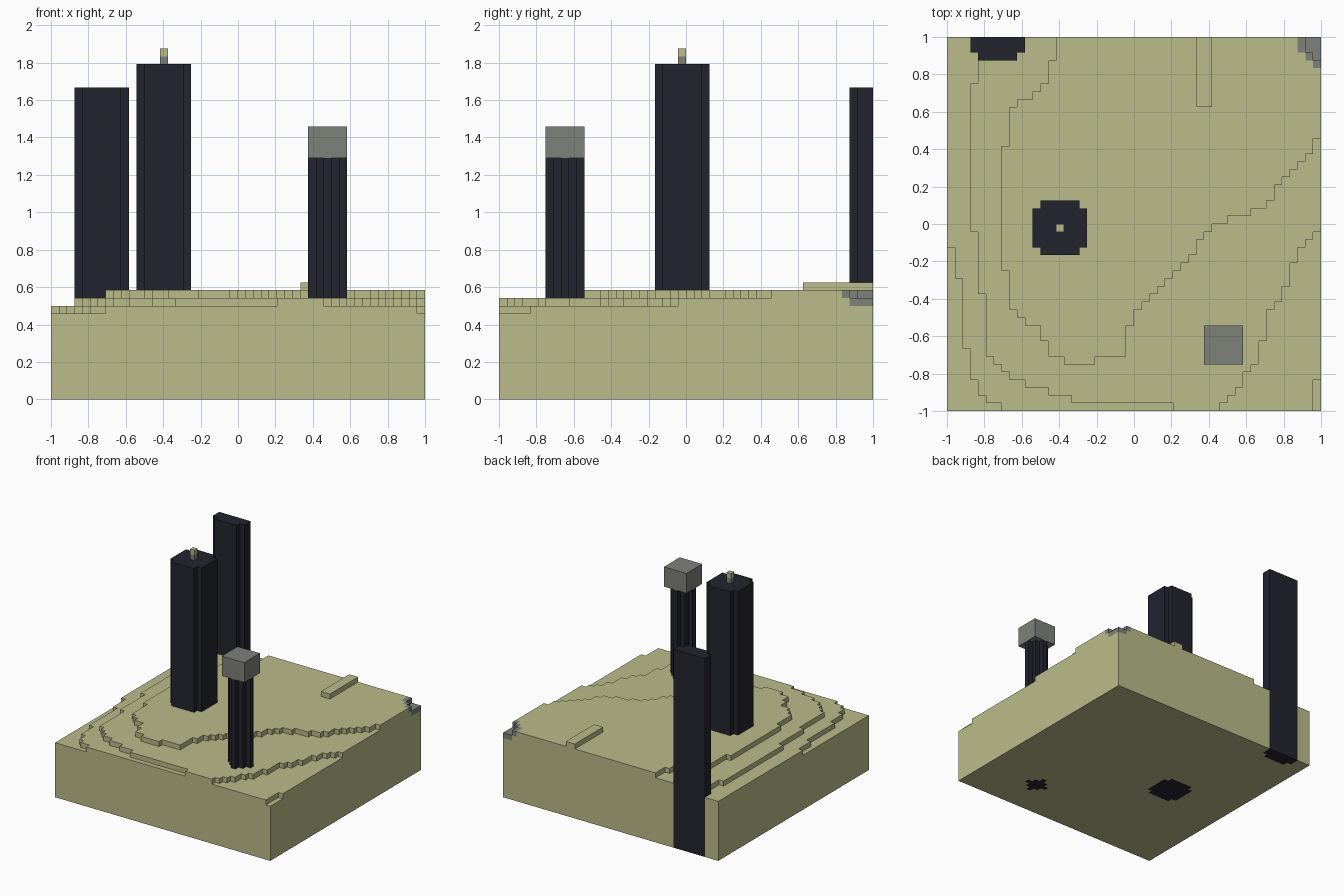
import bpy, bmesh
from mathutils import Vector

cube = bpy.data.objects.get("Cube")
if cube:
    bpy.data.objects.remove(cube, do_unlink=True)

HALF = 24            # blocks from the centre to each side
UNIT = 1 / HALF      # size of one block


def material(name, color):
    mat = bpy.data.materials.new(name)
    mat.use_nodes = True
    rgba = (*color, 1)
    mat.diffuse_color = rgba
    mat.node_tree.nodes["Principled BSDF"].inputs["Base Color"].default_value = rgba
    return mat


sand = material("sand", (.497, .503, .254))
stone = material("stone grey", (.212, .22, .195))
slate = material("dark slate", (.017, .017, .028))

blocks = {}          # block position -> part name
part_material = {}   # part name -> material


def fill(part, mat, xs, ys, zs):
    """Fill a box of blocks, replacing whatever is there."""
    part_material[part] = mat
    for i in range(*xs):
        for j in range(*ys):
            for k in range(*zs):
                blocks[i, j, k] = part


def column(part, x, y, radius, top):
    """Round block column, kept inside the ground's square."""
    for dy in range(-radius, radius + 1):
        reach = min(radius, radius * 2 - 2 - abs(dy) + (radius > 2) - (radius == 2) + (radius == 2))
        if y + dy < HALF:
            fill(part, slate, (x - reach, x + reach + 1), (y + dy, y + dy + 1), (0, top))


def step(table, row):
    """Edge of a terrace at a row: the last entry starting at or before it."""
    found = None
    for start, edge in table:
        if start <= row:
            found = edge
    return found


# Terraces: height, then left and right edges as (first row, edge)
terraces = [
    (12,
     [(-24, -17), (-23, -19), (-22, -20), (-20, -21), (-16, -22), (-7, -23), (-3, -24)],
     [(-24, 23), (-20, 24)]),
    (13,
     [(-24, 5), (-23, -8), (-22, -11), (-21, -14), (-20, -16), (-19, -17), (-18, -18),
      (-17, -19), (-9, -20), (-1, -21), (18, -20)],
     [(-24, 11), (-23, 12), (-22, 13), (-21, 14), (-19, 15), (-18, 16), (-15, 17),
      (-11, 18), (-10, 19), (-8, 20), (-5, 21), (-3, 22), (-2, 23), (-1, 24)]),
    (14,
     [(-18, -9), (-17, -11), (-15, -12), (-13, -14), (-12, -15), (-11, -16), (-6, -17),
      (10, -16), (15, -15), (16, -13), (17, -12), (18, -11), (21, -10)],
     [(-18, -5), (-17, -1), (-13, 0), (-11, 1), (-10, 2), (-9, 3), (-8, 4), (-7, 5),
      (-6, 6), (-5, 7), (-4, 8), (-2, 9), (-1, 10), (0, 12), (1, 15), (2, 17), (3, 18),
      (5, 19), (6, 20), (7, 21), (8, 22), (9, 23), (11, 24)]),
]

# Ground slab, its terraces and the raised strip
fill("ground", sand, (-HALF, HALF), (-HALF, HALF), (0, 11))
for height, left, right in terraces:
    for row in range(-HALF, HALF):
        if step(left, row) is not None:
            fill("ground", sand, (step(left, row), step(right, row)),
                 (row, row + 1), (height - 1, height))
fill("raised_strip", sand, (8, 10), (15, HALF), (14, 15))

# Stone hollow in the back corner: a rim around a lower floor
for i in range(21, HALF):
    for j in range(20, HALF):
        depth = i + j - 43
        if depth >= 0:
            inner = depth > 0 and i > 21 and j > 20
            if inner:
                blocks.pop((i, j, 13), None)
            level = 12 if inner else 13
            fill("stone_hollow", stone, (i, i + 1), (j, j + 1), (level, level + 1))

# Columns run right through the ground
column("centre_tower", -10, -1, 3, 43)
column("back_tower", -18, 24, 3, 40)
column("front_tower", 11, -16, 2, 31)

# Cap of the front tower, mast on the centre tower
fill("front_tower_cap", stone, (9, 14), (-18, -13), (31, 35))
fill("mast", stone, (-10, -9), (-1, 0), (43, 44))
fill("mast_tip", sand, (-10, -9), (-1, 0), (44, 45))

# Turn the exposed block faces of each part into a clean mesh
meshes = {part: bmesh.new() for part in part_material}
for pos, part in blocks.items():
    bm = meshes[part]
    for axis in range(3):
        for side in (0, 1):
            neighbour = list(pos)
            neighbour[axis] += 2 * side - 1
            if tuple(neighbour) in blocks:
                continue
            u, v = Vector(), Vector()
            u[(axis + 1) % 3] = 1
            v[(axis + 2) % 3] = 1
            corner = Vector(pos)
            corner[axis] += side
            quad = [corner, corner + u, corner + u + v, corner + v]
            if not side:
                quad.reverse()
            bm.faces.new([bm.verts.new(p * UNIT) for p in quad])

for part, bm in meshes.items():
    bmesh.ops.remove_doubles(bm, verts=bm.verts, dist=UNIT / 100)
    bmesh.ops.dissolve_limit(bm, angle_limit=.02, verts=bm.verts, edges=bm.edges)
    mesh = bpy.data.meshes.new(part)
    bm.to_mesh(mesh)
    bm.free()
    mesh.materials.append(part_material[part])
    bpy.context.collection.objects.link(bpy.data.objects.new(part, mesh))
